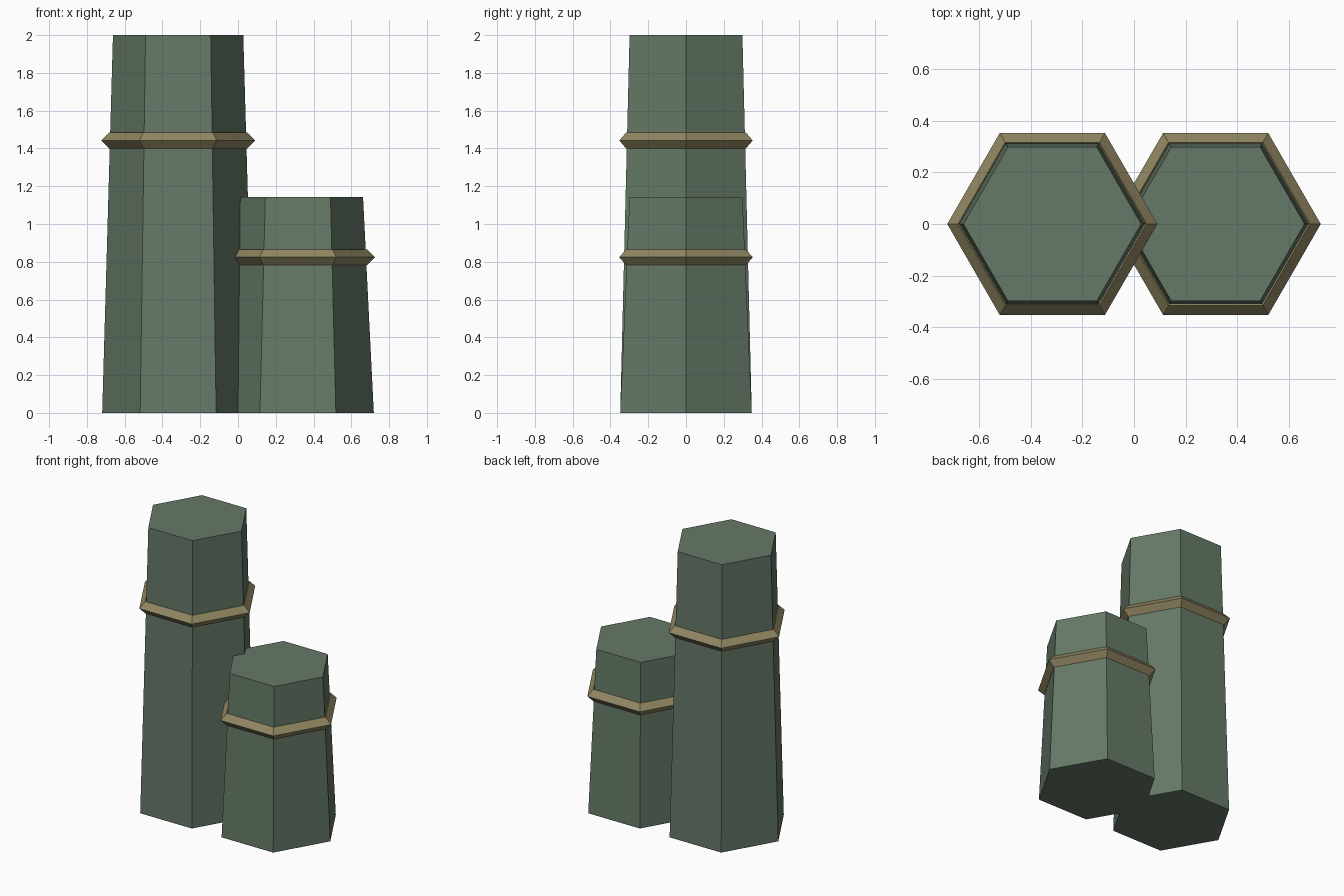
import bpy

cube = bpy.data.objects.get("Cube")
if cube:
    bpy.data.objects.remove(cube, do_unlink=True)


def make_material(name, rgb):
    mat = bpy.data.materials.new(name)
    mat.use_nodes = True
    color = (*rgb, 1.0)
    mat.diffuse_color = color
    mat.node_tree.nodes["Principled BSDF"].inputs["Base Color"].default_value = color
    return mat


green = make_material("grey_green", (0.13, 0.19, 0.135))
tan = make_material("dull_tan", (0.28, 0.24, 0.12))

SIDES = 6
BASE_RADIUS, TOP_RADIUS = 0.402, 0.345
BAND_RADIUS, BAND_THICKNESS = 0.366, 0.042
BAND_LEVEL = 0.721  # share of the column height
OFFSET = 0.317


def finish(name, mat):
    obj = bpy.context.object
    obj.name = obj.data.name = name
    obj.data.materials.append(mat)
    return obj


def add_column(prefix, x, height):
    # Tapered hexagonal shaft with corners pointing along x
    bpy.ops.mesh.primitive_cone_add(
        vertices=SIDES, radius1=BASE_RADIUS, radius2=TOP_RADIUS,
        depth=height, location=(x, 0, height / 2))
    shaft = finish(prefix + "_column", green)
    # Primitive corners start on y, so turn them onto x
    shaft.rotation_euler.z = 1.5707963

    # Hexagonal band with a diamond cross-section
    bpy.ops.mesh.primitive_torus_add(
        major_segments=SIDES, minor_segments=4,
        major_radius=BAND_RADIUS, minor_radius=BAND_THICKNESS,
        location=(x, 0, height * BAND_LEVEL))
    band = finish(prefix + "_band", tan)
    band.data.shade_flat()


add_column("tall", -OFFSET, 2.0)
add_column("short", OFFSET, 1.143)
